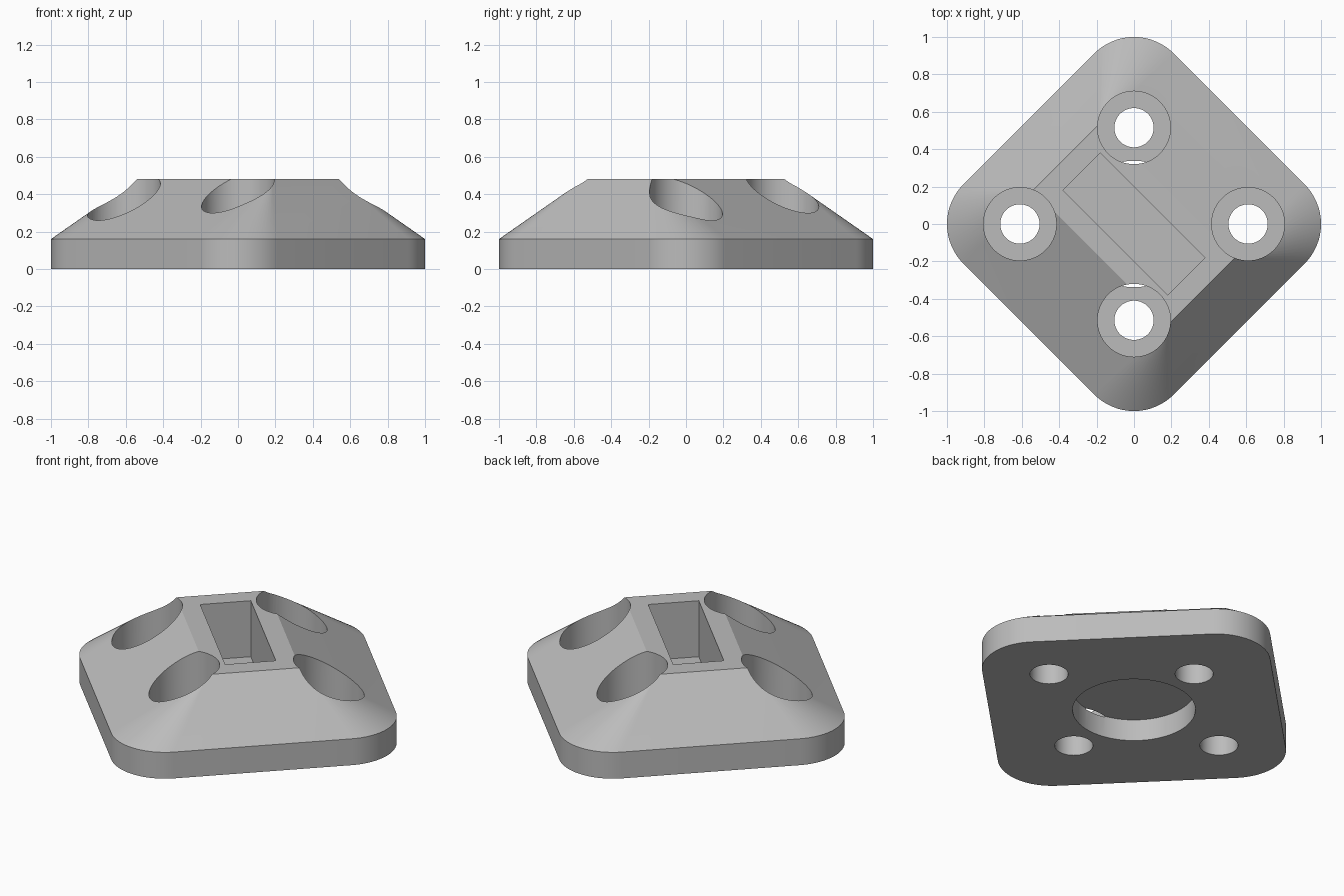
import bpy, bmesh, math
from mathutils import Matrix

if "Cube" in bpy.data.objects:
    bpy.data.objects.remove(bpy.data.objects["Cube"])

ROT = Matrix.Rotation(math.radians(-45), 4, 'Z')   # long axis runs along (1, -1)

grey = bpy.data.materials.new("light_grey")
grey.diffuse_color = (0.5, 0.5, 0.5, 1)
grey.use_nodes = True
grey.node_tree.nodes["Principled BSDF"].inputs["Base Color"].default_value = grey.diffuse_color


def finish(name, bm):
    bmesh.ops.recalc_face_normals(bm, faces=bm.faces)
    mesh = bpy.data.meshes.new(name)
    bm.to_mesh(mesh)
    bm.free()
    mesh.materials.append(grey)
    ob = bpy.data.objects.new(name, mesh)
    bpy.context.collection.objects.link(ob)
    return ob


def cylinder(name, x, y, r, z0, z1):
    bm = bmesh.new()
    bmesh.ops.create_cone(bm, cap_ends=True, segments=64, radius1=r, radius2=r, depth=z1 - z0,
                          matrix=Matrix.Translation((x, y, (z0 + z1) / 2)))
    return finish(name, bm)


# Body: rounded square plate tapering to a narrow rectangular top
bm = bmesh.new()
R, C = 0.3, 0.7                       # corner radius, corner centre distance
for k in range(4):
    a0 = k * math.pi / 2
    for i in range(17):
        a = a0 - math.pi / 4 + i * math.pi / 32
        x = C * math.cos(a0) + R * math.cos(a)
        y = C * math.sin(a0) + R * math.sin(a)
        for z in (0, 0.16):
            bm.verts.new((x, y, z))
for u in (-0.51, 0.51):
    for v in (-0.255, 0.255):
        co = ROT @ Matrix.Translation((u, v, 0.48))
        bm.verts.new(co.translation)
bmesh.ops.convex_hull(bm, input=bm.verts)
bmesh.ops.dissolve_limit(bm, angle_limit=0.005, verts=bm.verts, edges=bm.edges)
body = finish("mounting_foot", bm)

# Cutters: screw holes with counterbores, round recess below, slot on top
cutters = []
for x, y in ((0.61, 0), (-0.61, 0), (0, 0.515), (0, -0.515)):
    cutters.append(cylinder("screw_hole_cutter", x, y, 0.105, -0.1, 0.3))
    cutters.append(cylinder("counterbore_cutter", x, y, 0.195, 0.125, 0.7))
cutters.append(cylinder("recess_cutter", 0, 0, 0.338, -0.1, 0.131))
bm = bmesh.new()
bmesh.ops.create_cube(bm, size=1, matrix=ROT @ Matrix.Translation((0, 0, 0.42))
                      @ Matrix.Diagonal((0.792, 0.283, 0.56, 1)))
cutters.append(finish("slot_cutter", bm))

bpy.context.view_layer.objects.active = body
body.select_set(True)
for c in cutters:
    m = body.modifiers.new("cut", 'BOOLEAN')
    m.operation, m.solver, m.object = 'DIFFERENCE', 'EXACT', c
    bpy.ops.object.modifier_apply(modifier=m.name)
    bpy.data.objects.remove(c)

bpy.ops.object.shade_smooth_by_angle(angle=math.radians(25))
